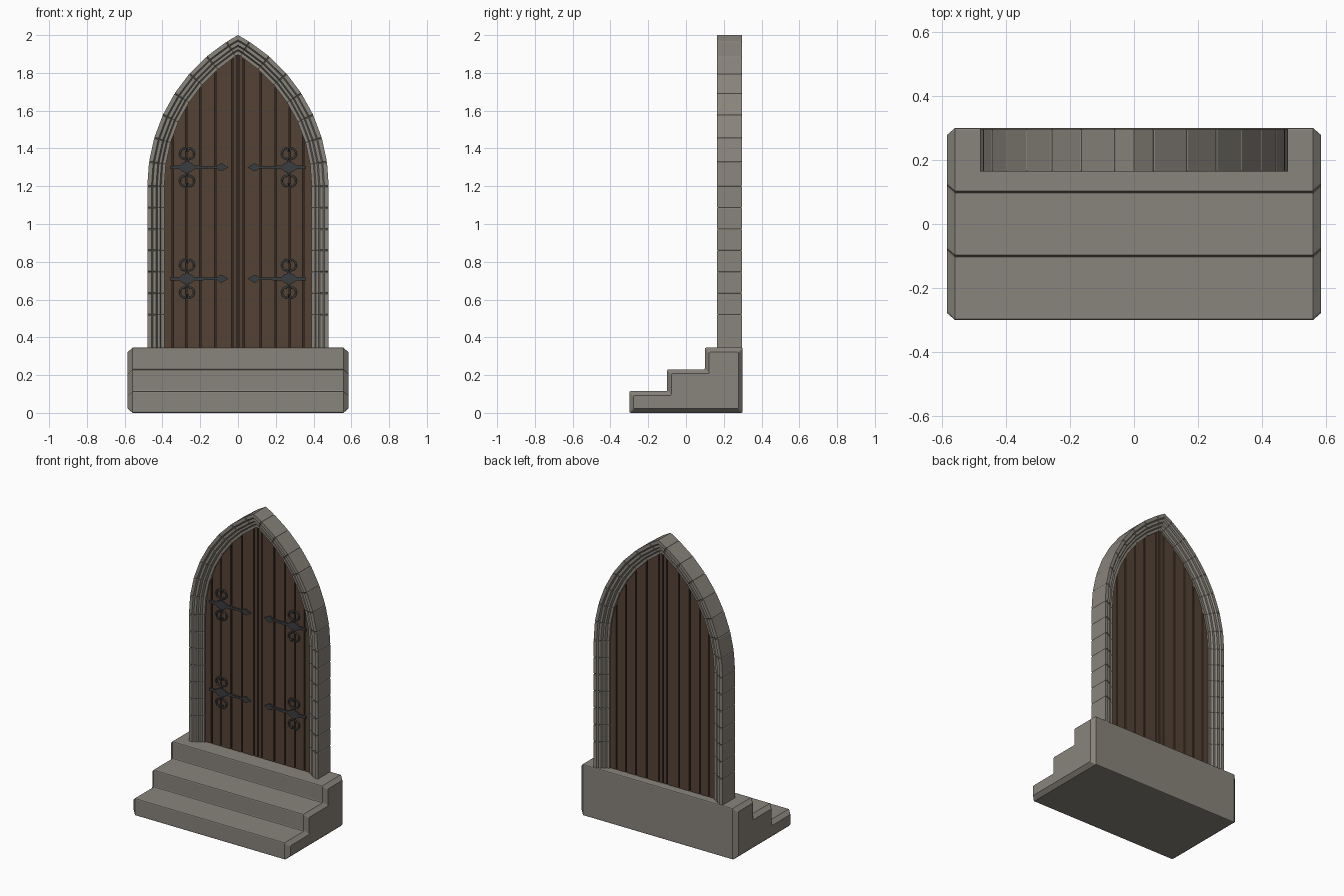
import bpy, bmesh, math

cube = bpy.data.objects.get("Cube")
if cube:
    bpy.data.objects.remove(cube)


def material(name, color):
    m = bpy.data.materials.new(name)
    m.use_nodes = True
    m.diffuse_color = (*color, 1)
    m.node_tree.nodes["Principled BSDF"].inputs["Base Color"].default_value = (*color, 1)
    return m


STONE = material("grey stone", (0.25, 0.23, 0.20))
WOOD = material("brown wood", (0.09, 0.055, 0.035))
DARK = material("dark wood", (0.035, 0.021, 0.014))
IRON = material("dark iron", (0.042, 0.048, 0.052))

BASE_TOP, SPRING = 0.345, 1.2      # top of steps, start of the arch curve
HALF, CX, R = 0.48, 0.427, 0.907   # arch half width, arc centre offset, radius
MID_Y = 0.23


def finish(name, bm, mat):
    bmesh.ops.recalc_face_normals(bm, faces=bm.faces)
    me = bpy.data.meshes.new(name)
    bm.to_mesh(me)
    bm.free()
    ob = bpy.data.objects.new(name, me)
    bpy.context.collection.objects.link(ob)
    me.materials.append(mat)
    return ob


def prism(bm, outline, y0, y1):
    """Extrude an x, z outline from y0 to y1."""
    face = bm.faces.new([bm.verts.new((x, y0, z)) for x, z in outline])
    new = bmesh.ops.extrude_face_region(bm, geom=[face])["geom"]
    bmesh.ops.translate(bm, verts=[v for v in new if isinstance(v, bmesh.types.BMVert)],
                        vec=(0, y1 - y0, 0))


# Steps: stair profile extruded along x, with chamfered ends
bm = bmesh.new()
profile = [(0.3, 0), (-0.3, 0)]
for i in range(3):
    y, top = -0.3 + 0.2 * i, BASE_TOP / 3 * (i + 1)
    profile += [(y, top - BASE_TOP / 3), (y, top)] if i else [(y, top)]
profile.append((0.3, BASE_TOP))
rings = [[bm.verts.new((x, y, z)) for y, z in profile] for x in (-0.558, 0.558)]
ends = [bm.faces.new(r) for r in rings]
for i in range(len(profile)):
    j = (i + 1) % len(profile)
    bm.faces.new((rings[0][i], rings[0][j], rings[1][j], rings[1][i]))
bmesh.ops.recalc_face_normals(bm, faces=bm.faces)
bmesh.ops.inset_individual(bm, faces=ends, thickness=0.032, depth=0.026)
steps = finish("stone_steps", bm, STONE)
bevel = steps.modifiers.new("soft edges", "BEVEL")
bevel.width, bevel.segments = 0.006, 2
bevel.limit_method, bevel.angle_limit = "ANGLE", math.radians(60)

# Archway: moulded section swept up the jamb and over the pointed arch
half_section = [(0, 0.066), (0.022, 0.066), (0.029, 0.056), (0.046, 0.056),
                (0.053, 0.042), (0.066, 0.042), (0.073, 0.028), (0.09, 0.028)]
section = half_section + [(d, -y) for d, y in reversed(half_section)]


def arch_point(s, d):
    """Point at path length s, moved inwards by d."""
    if s <= SPRING:
        return HALF - d, s
    r = R - d
    angle = min((s - SPRING) / R, math.acos(CX / r))
    return r * math.cos(angle) - CX, SPRING + r * math.sin(angle)


def ring(s, shrink):
    pts = []
    for d, y in section:
        d, y = 0.045 + (d - 0.045) * shrink, y * shrink
        x, z = arch_point(s, d)
        pts.append((x, MID_Y + y, z))
    return pts


seams = [0.52 + 0.1133 * i for i in range(7)] + [SPRING + 0.1298 * i for i in range(1, 8)]
side = [ring(BASE_TOP - 0.005, 1)]
for s in seams:
    side += [ring(s - 0.004, 1), ring(s, 0.95), ring(s + 0.004, 1)]
apex = ring(SPRING + R * 2, 1)
path = side + [apex] + [[(-x, y, z) for x, y, z in r] for r in reversed(side)]

bm = bmesh.new()
loops = [[bm.verts.new(p) for p in r] for r in path]
for a, b in zip(loops, loops[1:]):
    for i in range(len(a)):
        j = (i + 1) % len(a)
        bm.faces.new((a[i], a[j], b[j], b[i]))
bm.faces.new(loops[0])
bm.faces.new(loops[-1])
finish("stone_archway", bm, STONE)


# Door: planks cut to the arch line in front of and behind a dark core
def door_top(x, inset):
    r = R - inset
    return SPRING + math.sqrt(max(r * r - (abs(x) + CX) ** 2, 0))


def plank_outline(x0, x1, inset, count=8):
    xs = [x0 + (x1 - x0) * i / count for i in range(count + 1)]
    return [(x0, BASE_TOP), (x1, BASE_TOP)] + [(x, door_top(x, inset)) for x in reversed(xs)]


bm = bmesh.new()
prism(bm, plank_outline(-0.394, 0.394, 0.086, 40), MID_Y - 0.008, MID_Y + 0.008)
finish("door_core", bm, DARK)

bm = bmesh.new()
edges = [0, 0.03, 0.12, 0.2, 0.275, 0.345, 0.397]
for sign in (-1, 1):
    for a, b in zip(edges, edges[1:]):
        prism(bm, plank_outline(sign * (a + 0.004), sign * (b - 0.004), 0.083),
              MID_Y - 0.016, MID_Y + 0.016)
finish("door_planks", bm, WOOD)

# Hinges: tapered strap with a leaf tip, a boss and four curled scrolls
FRONT = MID_Y - 0.016
strap = [(0.36, 0.008), (0.31, 0.009), (0.295, 0.022), (0.27, 0.03), (0.245, 0.022),
         (0.23, 0.009), (0.11, 0.006), (0.1, 0.018), (0.085, 0.02), (0.05, 0)]
scroll = [(0, 0.01), (0.008, 0.042), (0.03, 0.052), (0.037, 0.074),
          (0.025, 0.096), (0.009, 0.098), (0.007, 0.084)]


def scroll_curve(name, points):
    cu = bpy.data.curves.new(name, "CURVE")
    cu.dimensions = "3D"
    cu.bevel_depth, cu.bevel_resolution, cu.resolution_u = 0.0055, 1, 4
    cu.use_fill_caps = True
    sp = cu.splines.new("BEZIER")
    sp.bezier_points.add(len(points) - 1)
    for bp, (x, z) in zip(sp.bezier_points, points):
        bp.co = (x, FRONT - 0.004, z)
        bp.handle_left_type = bp.handle_right_type = "AUTO"
    cu.materials.append(IRON)
    bpy.context.collection.objects.link(bpy.data.objects.new(name, cu))


for level, z in (("lower", 0.71), ("upper", 1.3)):
    for label, sign in (("left", 1), ("right", -1)):
        name = f"{level}_{label}_hinge"
        outline = strap + [(x, -h) for x, h in reversed(strap[:-1])]
        bm = bmesh.new()
        prism(bm, [(sign * x, z + h) for x, h in outline], FRONT - 0.01, FRONT + 0.004)
        finish(name + "_strap", bm, IRON)
        for up in (-1, 1):
            for out in (-1, 1):
                scroll_curve(name + "_scroll",
                             [(sign * 0.27 + out * x, z + up * h) for x, h in scroll])
